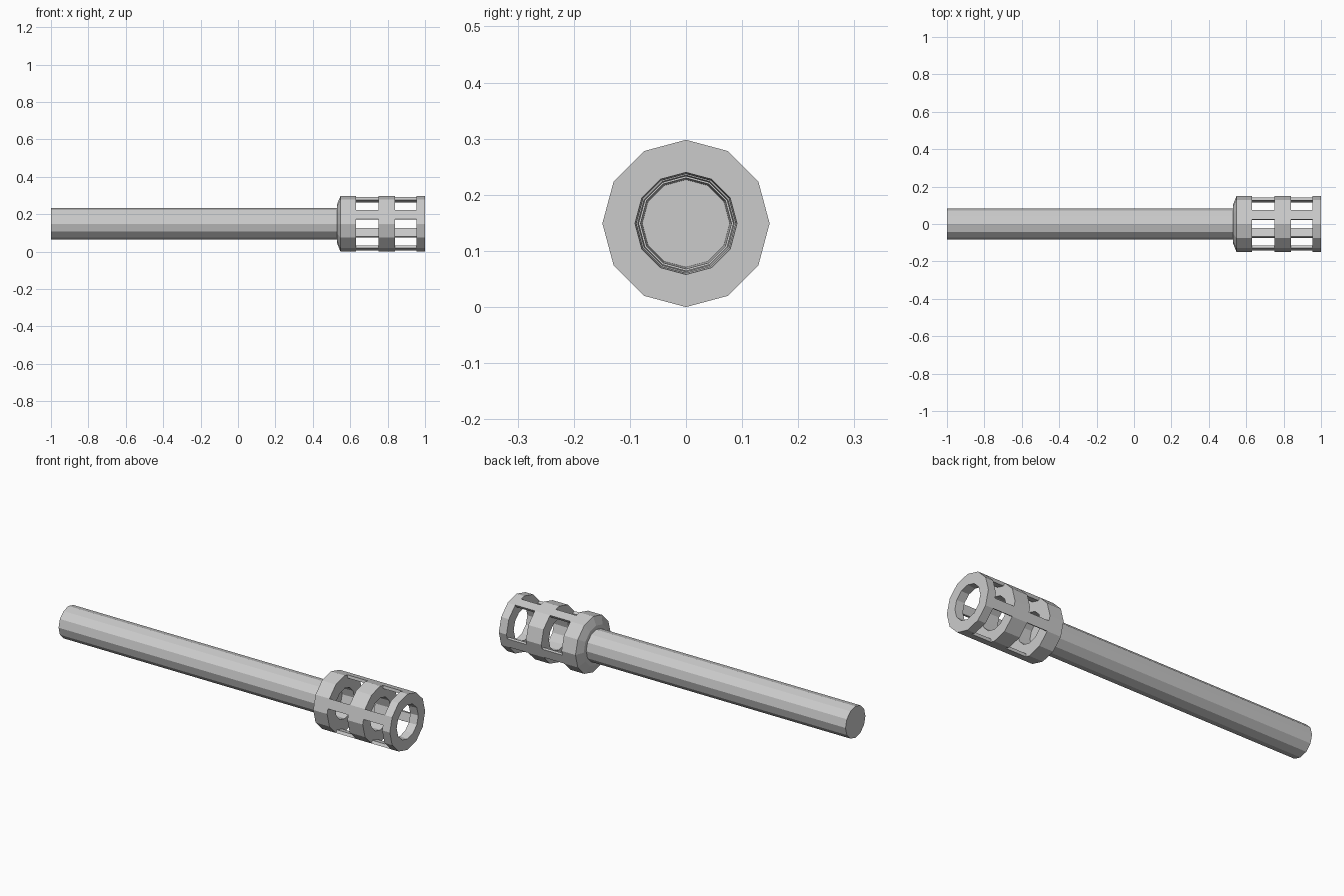
import bpy, bmesh
from math import cos, sin, radians
from mathutils import Vector

if "Cube" in bpy.data.objects:
    bpy.data.objects.remove(bpy.data.objects["Cube"])

SIDES, CZ = 12, 0.149
R_OUT, R_BAR = 0.149, 0.133


def pt(x, r, deg):
    a = radians(deg)
    return Vector((x, r * cos(a), CZ + r * sin(a)))


def finish(name, bm):
    bmesh.ops.recalc_face_normals(bm, faces=bm.faces)
    me = bpy.data.meshes.new(name)
    bm.to_mesh(me)
    bm.free()
    ob = bpy.data.objects.new(name, me)
    bpy.context.collection.objects.link(ob)


def lathe(name, profile, closed):
    """Spin an (x, radius) profile round the long axis; open profiles get end caps."""
    bm = bmesh.new()
    loops = [[bm.verts.new(pt(x, r, 30 * i)) for i in range(SIDES)] for x, r in profile]
    pairs = list(zip(loops, loops[1:])) + ([(loops[-1], loops[0])] if closed else [])
    for a, b in pairs:
        for i in range(SIDES):
            j = (i + 1) % SIDES
            bm.faces.new((a[i], a[j], b[j], b[i]))
    if not closed:
        bm.faces.new(loops[0])
        bm.faces.new(loops[-1])
    finish(name, bm)


def bar(name, x0, x1, deg, width=0.66):
    """Thin strip lying in one facet, starting at its first corner."""
    bm = bmesh.new()
    ends = []
    for x in (x0, x1):
        quad = []
        for r, ts in ((R_OUT, (0, width)), (R_BAR, (width, 0))):
            for t in ts:
                quad.append(bm.verts.new(pt(x, r, deg).lerp(pt(x, r, deg + 30), t)))
        ends.append(quad)
    for i in range(4):
        j = (i + 1) % 4
        bm.faces.new((ends[0][i], ends[0][j], ends[1][j], ends[1][i]))
    finish(name, bm)


# Long solid barrel
lathe("barrel", [(-1, 0.084), (0.54, 0.084)], False)

# Chamfered rear collar with a shallow bore
lathe("rear_collar", [(0.53, 0.084), (0.53, 0.105), (0.548, R_OUT), (0.63, R_OUT),
                      (0.63, 0.081), (0.56, 0.078), (0.56, 0.001)], False)

# Middle and front rings, bore widening to the mouth
lathe("middle_ring", [(0.75, R_OUT), (0.84, R_OUT), (0.84, 0.086), (0.75, 0.084)], True)
lathe("front_ring", [(0.955, R_OUT), (1.0, R_OUT), (1.0, 0.091), (0.955, 0.088)], True)

# Four bars across each gap between the rings
for k in range(4):
    for gap, (x0, x1) in (("rear", (0.63, 0.75)), ("front", (0.84, 0.955))):
        bar(f"{gap}_bar_{k + 1}", x0, x1, 60 + 90 * k)
